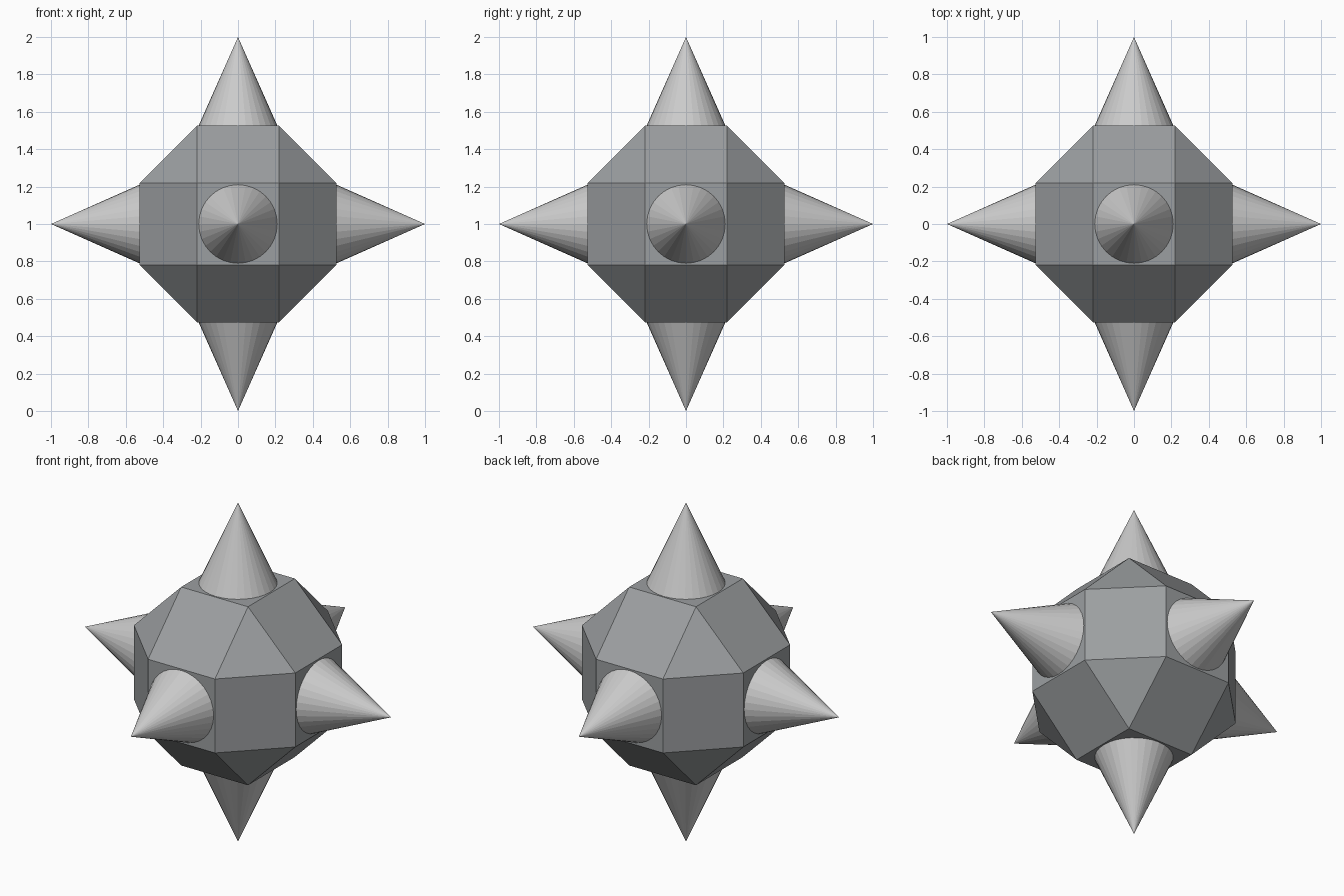
import bpy, bmesh
from itertools import product
from mathutils import Vector

if "Cube" in bpy.data.objects:
    bpy.data.objects.remove(bpy.data.objects["Cube"])

CENTRE = Vector((0, 0, 1))
OUTER = 0.527                    # distance of the square faces from the centre
INNER = OUTER / (1 + 2 ** 0.5)   # half edge length
BASE_R = 0.21                    # spike radius where it meets the body


def material(name, colour):
    mat = bpy.data.materials.new(name)
    mat.diffuse_color = (*colour, 1)
    mat.use_nodes = True
    mat.node_tree.nodes["Principled BSDF"].inputs["Base Color"].default_value = mat.diffuse_color
    return mat


def add_object(name, bm, location, mat):
    mesh = bpy.data.meshes.new(name)
    bm.to_mesh(mesh)
    bm.free()
    mesh.materials.append(mat)
    obj = bpy.data.objects.new(name, mesh)
    obj.location = location
    bpy.context.collection.objects.link(obj)
    return obj


dark_metal = material("dark_metal", (0.33, 0.345, 0.355))
pale_metal = material("pale_metal", (0.65, 0.665, 0.665))

# Faceted body: rhombicuboctahedron as the hull of its 24 corners
bm = bmesh.new()
for signs in product((-1, 1), repeat=3):
    for axis in range(3):
        bm.verts.new([s * (OUTER if i == axis else INNER) for i, s in enumerate(signs)])
bmesh.ops.convex_hull(bm, input=bm.verts[:])
bmesh.ops.dissolve_limit(bm, angle_limit=0.02, verts=bm.verts[:], edges=bm.edges[:])
bmesh.ops.recalc_face_normals(bm, faces=bm.faces[:])
add_object("faceted_body", bm, CENTRE, dark_metal)

# Six conical spikes, one on each axis-facing square, bases sunk slightly into the body
SINK = 0.01
length = 1 - OUTER + SINK
radius = BASE_R * length / (1 - OUTER)
directions = {
    "right": (1, 0, 0), "left": (-1, 0, 0),
    "back": (0, 1, 0), "front": (0, -1, 0),
    "top": (0, 0, 1), "bottom": (0, 0, -1),
}
for side, d in directions.items():
    d = Vector(d)
    bm = bmesh.new()
    bmesh.ops.create_cone(bm, cap_ends=True, segments=32,
                          radius1=radius, radius2=0, depth=length)
    bmesh.ops.remove_doubles(bm, verts=bm.verts[:], dist=1e-5)
    spike = add_object("spike_" + side, bm, CENTRE + d * (1 - length / 2), pale_metal)
    spike.rotation_euler = d.to_track_quat('Z', 'Y').to_euler()
